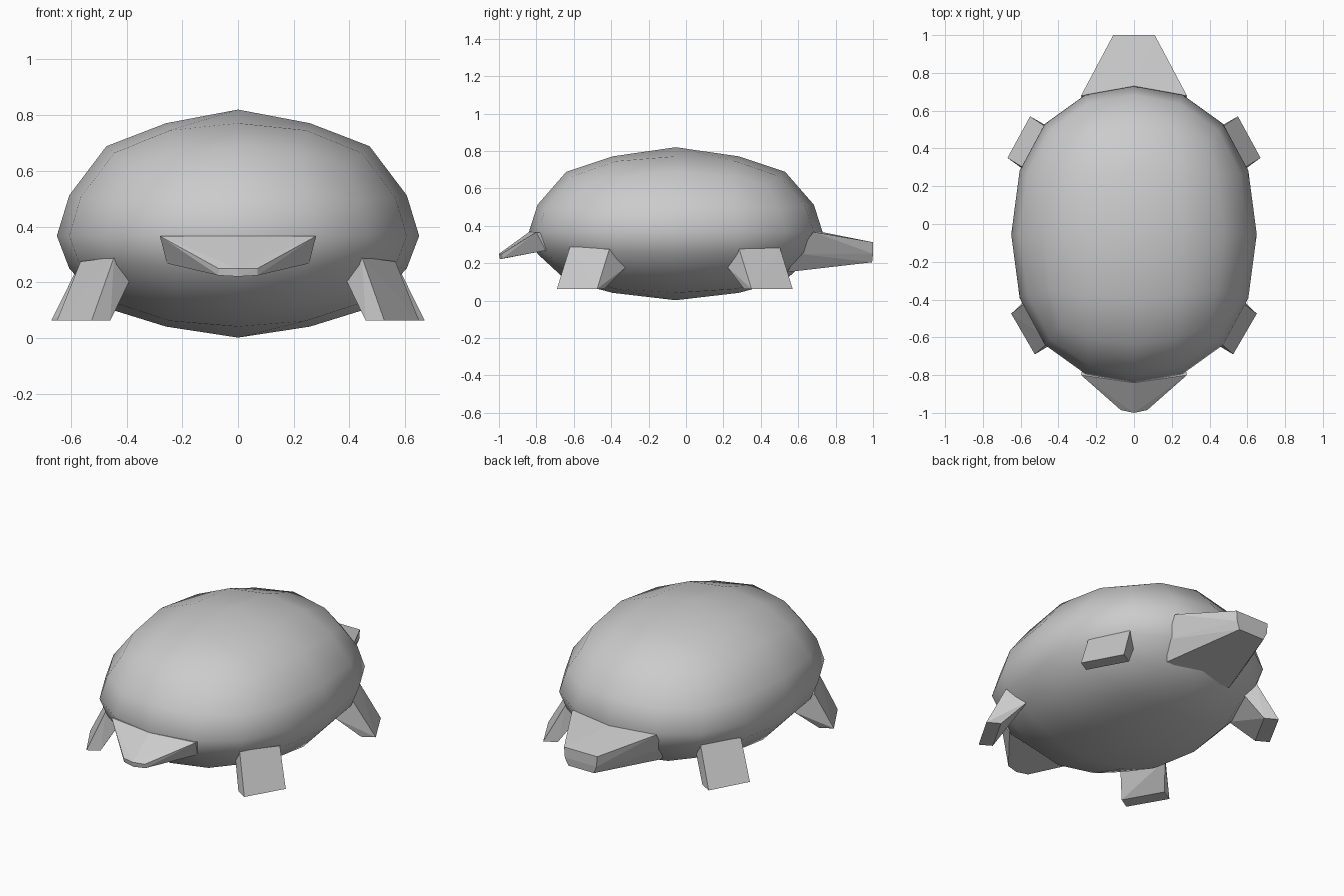
import bpy, bmesh
from mathutils import Vector

if "Cube" in bpy.data.objects:
    bpy.data.objects.remove(bpy.data.objects["Cube"])


def remap(t, knots):
    """Piecewise linear, odd-symmetric remap of t in -1..1."""
    s, t = (1 if t >= 0 else -1), min(abs(t), 1.0)
    for (a, b), (c, d) in zip(knots, knots[1:]):
        if t <= c:
            return s * (b + (d - b) * (t - a) / (c - a))
    return s


def hull(name, pts, mirror=False):
    """Flat-faced solid around a few corner points, optionally mirrored in x."""
    bm = bmesh.new()
    for p in pts:
        bm.verts.new(p)
    res = bmesh.ops.convex_hull(bm, input=bm.verts[:])
    junk = {g for g in res["geom_interior"] + res["geom_unused"]
            if isinstance(g, bmesh.types.BMVert)}
    bmesh.ops.delete(bm, geom=list(junk), context='VERTS')
    bmesh.ops.recalc_face_normals(bm, faces=bm.faces[:])
    me = bpy.data.meshes.new(name)
    bm.to_mesh(me)
    bm.free()
    ob = bpy.data.objects.new(name, me)
    bpy.context.collection.objects.link(ob)
    if mirror:
        ob.modifiers.new("mirror", 'MIRROR')
    return ob


def both(pts):
    return pts + [(-x, y, z) for x, y, z in pts if x]


# Domed body: subdivided cube, stretched, higher above its widest line
bpy.ops.mesh.primitive_cube_add(size=2)
shell = bpy.context.object
shell.name = "shell"
sub = shell.modifiers.new("round", 'SUBSURF')
sub.levels = 2
bpy.ops.object.modifier_apply(modifier=sub.name)
r = max(v.co.x for v in shell.data.vertices)
ky = [(0, 0), (.42, .455), (.726, .745), (.93, .94), (1, 1)]
kz = [(0, 0), (.42, .34), (.726, .71), (.93, .89), (1, 1)]
for v in shell.data.vertices:
    n = v.co / r
    z = remap(n.z, kz)
    v.co = Vector((.65 * n.x, -.055 + .785 * remap(n.y, ky),
                   .367 + z * (.453 if z > 0 else .365)))
bpy.ops.object.shade_smooth()

# Thin pointed wedge at the front
hull("front_wedge", both([
    (.28, -.80, .366), (0, -.84, .366), (.255, -.75, .268), (.24, -.6, .33),
    (.07, -.985, .25), (0, -1, .25), (.07, -.98, .225), (0, -.995, .221)]))

# Broad blunt block at the back
hull("back_block", both([
    (.28, .68, .367), (0, .725, .367), (.22, .54, .152), (.265, .6, .25),
    (.11, 1, .312), (.105, 1, .25), (.085, .995, .205)]))

# Slanted feet: outer face, then inner face
hull("front_legs", [
    (.445, -.62, .29), (.565, -.41, .275), (.525, -.69, .063), (.65, -.475, .063),
    (.38, -.57, .225), (.49, -.32, .18), (.458, -.65, .063), (.58, -.435, .063)],
    mirror=True)
hull("back_legs", [
    (.445, .50, .29), (.565, .285, .275), (.55, .57, .063), (.67, .35, .063),
    (.38, .455, .225), (.49, .22, .18), (.48, .53, .063), (.60, .31, .063)],
    mirror=True)
